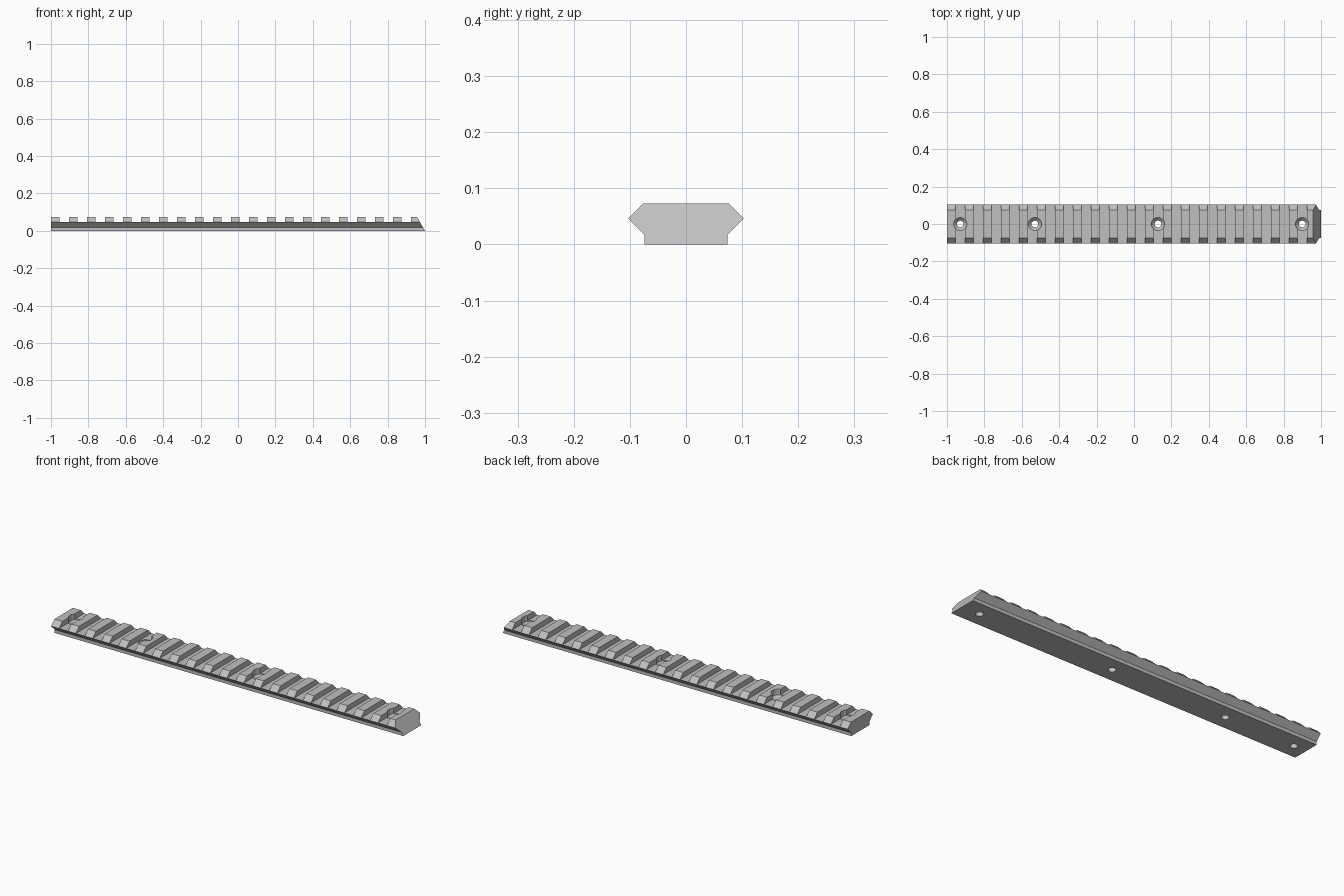
import bpy
import bmesh
from math import radians, tan, cos, sin, pi

cube = bpy.data.objects.get("Cube")
if cube:
    bpy.data.objects.remove(cube, do_unlink=True)

HEIGHT = 0.073
FLOOR = 0.046           # slot floor height
PITCH = 0.0963
TOOTH = 0.0455
TEETH = 21
HOLES = (-0.929, -0.53, 0.128, 0.899)

grey = bpy.data.materials.new("light_grey")
grey.use_nodes = True
colour = (0.53, 0.53, 0.53, 1)
grey.diffuse_color = colour
grey.node_tree.nodes["Principled BSDF"].inputs["Base Color"].default_value = colour


def new_object(name, bm):
    bmesh.ops.recalc_face_normals(bm, faces=bm.faces)
    mesh = bpy.data.meshes.new(name)
    bm.to_mesh(mesh)
    bm.free()
    mesh.materials.append(grey)
    obj = bpy.data.objects.new(name, mesh)
    bpy.context.collection.objects.link(obj)
    return obj


def loft(bm, rings):
    """Join matching rings of points into a closed solid."""
    loops = [[bm.verts.new(p) for p in ring] for ring in rings]
    n = len(loops[0])
    for a, b in zip(loops, loops[1:]):
        for i in range(n):
            j = (i + 1) % n
            bm.faces.new((a[i], a[j], b[j], b[i]))
    bm.faces.new(loops[0])
    bm.faces.new(loops[-1])


def cut(target, cutter):
    cutter.hide_render = True
    mod = target.modifiers.new("cut", 'BOOLEAN')
    mod.operation = 'DIFFERENCE'
    mod.solver = 'EXACT'
    mod.object = cutter
    bpy.context.view_layer.objects.active = target
    bpy.ops.object.modifier_apply(modifier=mod.name)
    bpy.data.objects.remove(cutter, do_unlink=True)


# Rail body: dovetail profile swept along x, with a raked right end
half = [(0.074, 0), (0.074, 0.017), (0.103, 0.046), (0.076, HEIGHT)]
profile = half + [(-y, z) for y, z in reversed(half)]
rake = tan(radians(30))
bm = bmesh.new()
loft(bm, [[(-1, y, z) for y, z in profile],
          [(1 - z * rake, y, z) for y, z in profile]])
rail = new_object("rail", bm)

# Cross slots between the teeth
bm = bmesh.new()
for i in range(TEETH - 1):
    x0 = -1 + i * PITCH + TOOTH
    x1 = -1 + (i + 1) * PITCH
    loft(bm, [[(x, -0.2, FLOOR), (x, 0.2, FLOOR), (x, 0.2, 0.2), (x, -0.2, 0.2)]
              for x in (x0, x1)])
cut(rail, new_object("slot_cutter", bm))

# Countersunk screw holes
bm = bmesh.new()
for cx in HOLES:
    loft(bm, [[(cx + r * cos(k * pi / 16), r * sin(k * pi / 16), z) for k in range(32)]
              for r, z in ((0.018, -0.1), (0.018, 0.026), (0.035, 0.043), (0.035, 0.2))])
cut(rail, new_object("hole_cutter", bm))

# Smooth hole walls, crisp machined edges
bpy.ops.object.select_all(action='DESELECT')
rail.select_set(True)
bpy.context.view_layer.objects.active = rail
bpy.ops.object.shade_smooth_by_angle(angle=radians(25))
